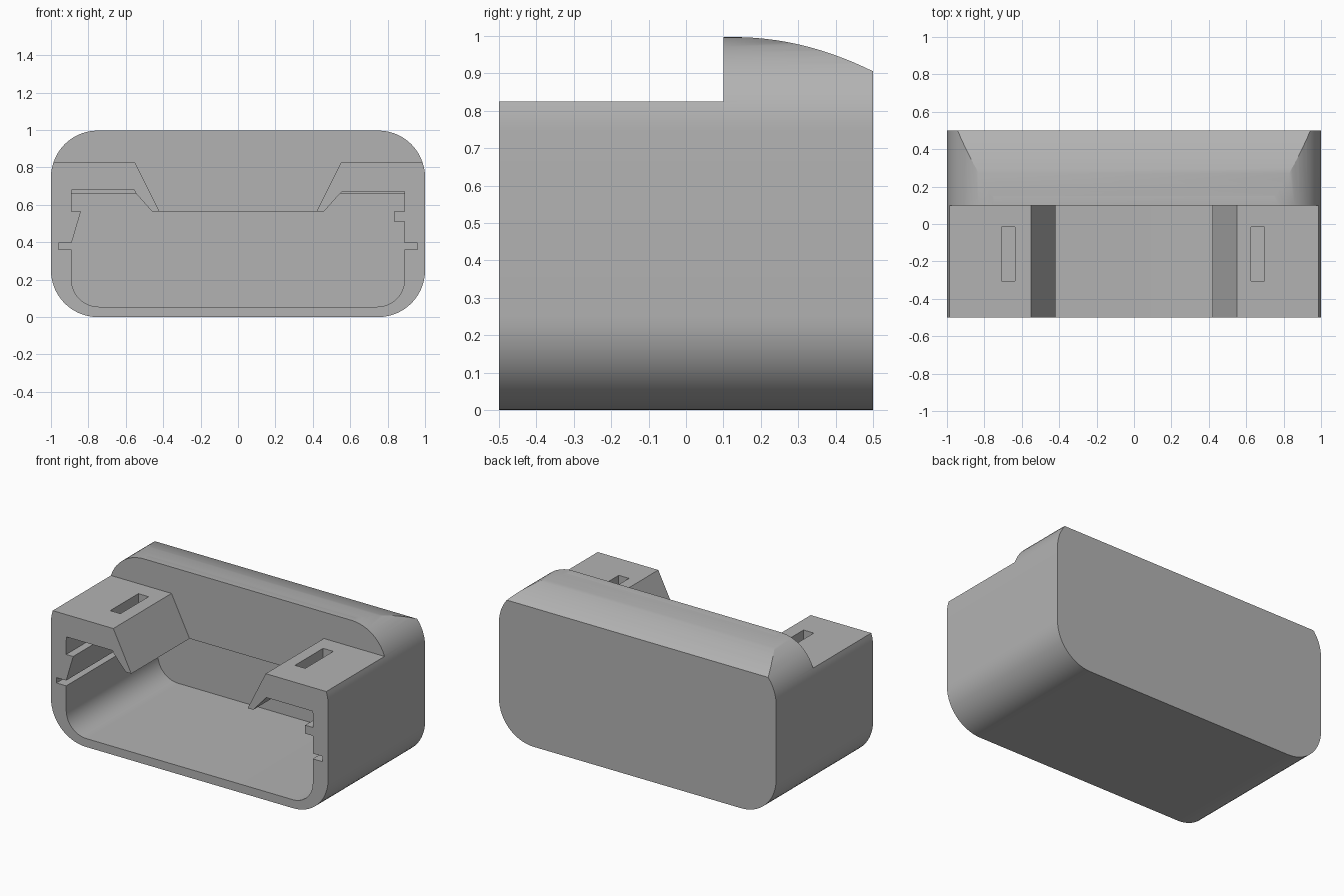
import bpy
import math

cube = bpy.data.objects.get("Cube")
if cube:
    bpy.data.objects.remove(cube, do_unlink=True)

GREY = (0.45, 0.45, 0.45, 1)
mat = bpy.data.materials.new("plain grey")
mat.use_nodes = True
mat.diffuse_color = GREY
mat.node_tree.nodes["Principled BSDF"].inputs["Base Color"].default_value = GREY


def prism(name, points, start, end, axis="y"):
    """Extrude a closed profile along y (x, z points) or along x (y, z points)."""
    def place(p, d):
        return (p[0], d, p[1]) if axis == "y" else (d, p[0], p[1])
    n = len(points)
    verts = [place(p, d) for d in (start, end) for p in points]
    faces = [tuple(range(n)), tuple(range(2 * n - 1, n - 1, -1))]
    faces += [(i, i + n, (i + 1) % n + n, (i + 1) % n) for i in range(n)]
    mesh = bpy.data.meshes.new(name)
    mesh.from_pydata(verts, [], faces)
    mesh.materials.append(mat)
    obj = bpy.data.objects.new(name, mesh)
    bpy.context.collection.objects.link(obj)
    # Make the normals point outward whichever way the profile runs
    bpy.context.view_layer.objects.active = obj
    obj.select_set(True)
    bpy.ops.object.mode_set(mode="EDIT")
    bpy.ops.mesh.select_all(action="SELECT")
    bpy.ops.mesh.normals_make_consistent(inside=False)
    bpy.ops.object.mode_set(mode="OBJECT")
    obj.select_set(False)
    return obj


def arc(cx, cz, r, start, end, steps=14):
    angles = [math.radians(start + (end - start) * i / steps) for i in range(steps + 1)]
    return [(cx + r * math.cos(a), cz + r * math.sin(a)) for a in angles]


def cut(target, cutter):
    mod = target.modifiers.new("cut", "BOOLEAN")
    mod.operation = "DIFFERENCE"
    mod.solver = "EXACT"
    mod.object = cutter
    bpy.context.view_layer.objects.active = target
    bpy.ops.object.modifier_apply(modifier=mod.name)
    bpy.data.objects.remove(cutter, do_unlink=True)


# Rounded outer block
TOP, R = 0.997, 0.25
outline = (arc(1 - R, R, R, -90, 0) + arc(1 - R, TOP - R, R, 0, 90)
           + arc(R - 1, TOP - R, R, 90, 180) + arc(R - 1, R, R, 180, 270))
housing = prism("housing", outline, -0.5, 0.5)

# Sloping crown along the upper back edge
crown = [(y, TOP - (y - 0.13) ** 2 / 1.5) for y in [0.15 + 0.03 * i for i in range(14)]]
cut(housing, prism("crown_cutter", [(0.1, TOP + 0.01)] + crown + [(0.6, 1.2), (0.1, 1.2)],
                   -1.2, 1.2, "x"))

# Lowered front with a wide opening between the two arms
half = [(0.42, 0.5), (0.42, 0.565), (0.55, 0.825), (1.1, 0.825), (1.1, 1.2)]
opening = half + [(-x, z) for x, z in reversed(half)]
cut(housing, prism("opening_cutter", opening, -0.6, 0.1))

# Inner cavity with guide grooves and catches on the side walls
right_wall = [(0.89, 0.36), (0.96, 0.36), (0.96, 0.395), (0.89, 0.395),
              (0.89, 0.51), (0.835, 0.51), (0.835, 0.565), (0.89, 0.565)]
left_wall = [(-0.89, 0.565), (-0.84, 0.565), (-0.89, 0.395), (-0.96, 0.395),
             (-0.96, 0.36), (-0.89, 0.36)]
ceiling = [(0.89, 0.66), (0.545, 0.66), (0.46, 0.565),
           (-0.46, 0.565), (-0.545, 0.66), (-0.89, 0.66)]
cavity = (arc(0.745, 0.2, 0.145, -90, 0) + right_wall + ceiling + left_wall
          + arc(-0.745, 0.2, 0.145, 180, 270))
cut(housing, prism("cavity_cutter", cavity, -0.6, 0.445))

# Shallow relief under each arm, and a slot through it
for side, top, centre in ((-1, 0.68, -0.672), (1, 0.67, 0.662)):
    relief = [(0.889, 0.63), (0.6, 0.63), (0.545, 0.659), (0.555, top), (0.889, top)]
    cut(housing, prism("relief_cutter", [(side * x, z) for x, z in relief], -0.6, 0.1))
    slot = [(centre - 0.037, 0.6), (centre + 0.037, 0.6),
            (centre + 0.037, 0.9), (centre - 0.037, 0.9)]
    cut(housing, prism("slot_cutter", slot, -0.305, -0.015))

# Smooth the rounded corners, keep the edges crisp
bpy.context.view_layer.objects.active = housing
housing.select_set(True)
bpy.ops.object.shade_smooth_by_angle(angle=math.radians(20))
